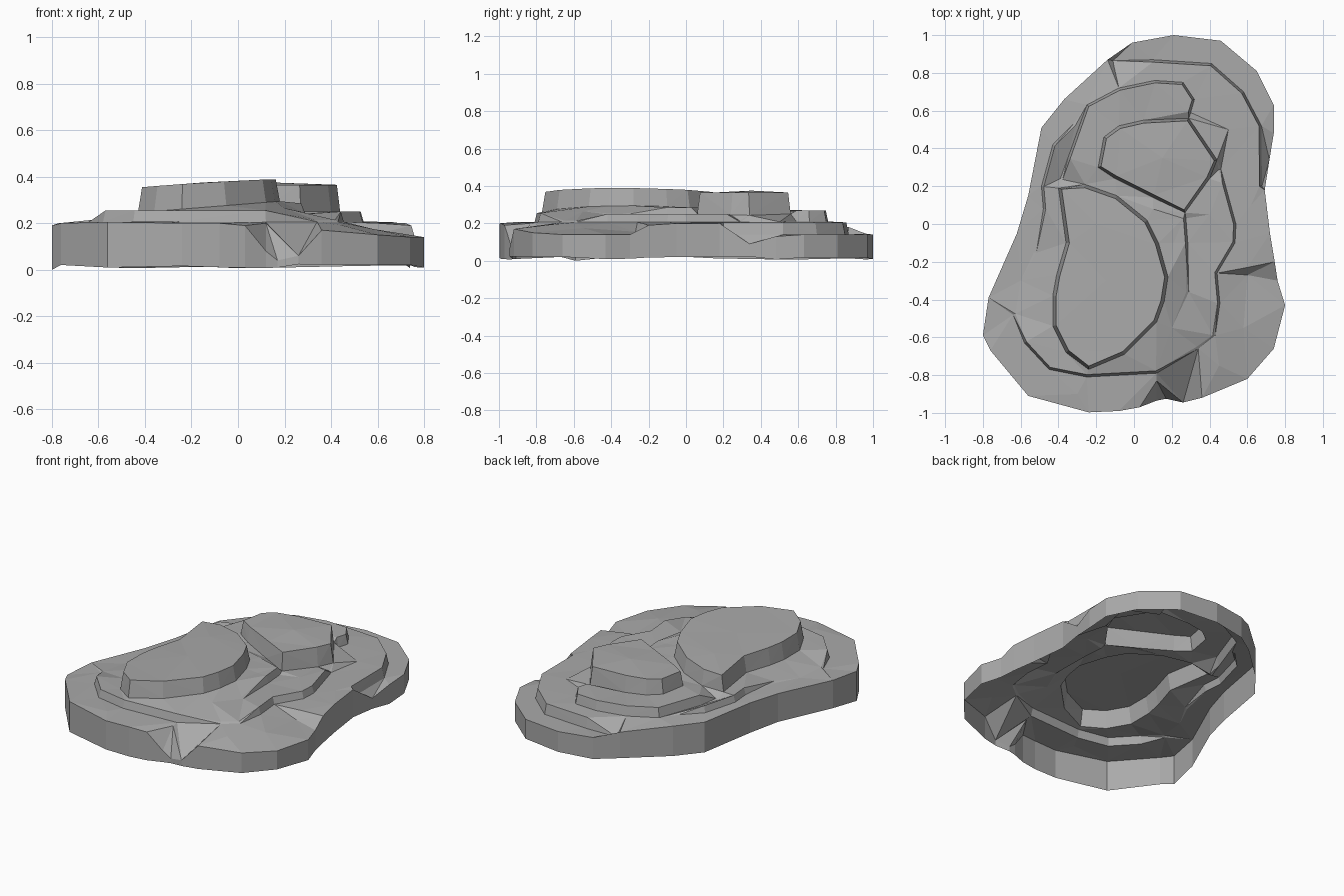
import bpy
import random
from mathutils import Vector
from mathutils.geometry import delaunay_2d_cdt

random.seed(4)
default_cube = bpy.data.objects.get("Cube")
if default_cube:
    bpy.data.objects.remove(default_cube, do_unlink=True)

points, heights, edges = [], [], []


def add_path(path, closed=False):
    """Add a chain of (x, y, z) points whose edges the terrain must keep."""
    start = len(points)
    for x, y, z in path:
        points.append(Vector((x, y)))
        heights.append(z)
    count = len(path)
    for i in range(count if closed else count - 1):
        edges.append((start + i, start + (i + 1) % count))


def add_step(path, low, high, closed=False, fade_start=True, fade_end=True, lean=0.013):
    """Add a terrace wall: a foot line and a brow line set in to its left."""
    line = [Vector(p) for p in path]
    last = len(line) - 1
    foot, brow = [], []
    for i, p in enumerate(line):
        before = line[i - 1] if closed or i > 0 else p
        after = line[(i + 1) % len(line)] if closed or i < last else p
        along = (after - before).normalized()
        top = p + Vector((-along.y, along.x)) * lean
        z_low, z_high = low(p.x, p.y), high(p.x, p.y)
        if not closed and ((i == 0 and fade_start) or (i == last and fade_end)):
            z_high = z_low + 0.008
        foot.append((p.x, p.y, z_low))
        brow.append((top.x, top.y, z_high))
    add_path(foot, closed)
    add_path(brow, closed)


def level(z, slope_x=0.0, slope_y=0.0):
    return lambda x, y: z + slope_x * x + slope_y * y


# Outer rim, counterclockwise from the back, with the notch at the front
rim = [
    (.21, 1, .14), (-.01, .96, .145), (-.14, .87, .18), (-.37, .66, .2),
    (-.49, .51, .2), (-.56, .15, .205), (-.62, -.05, .205), (-.77, -.39, .2),
    (-.8, -.59, .19), (-.76, -.67, .2), (-.56, -.91, .205), (-.24, -.997, .2),
    (-.08, -.99, .2), (.03, -.97, .19), (.12, -.935, .08), (.17, -.925, .04),
    (.26, -.945, .06), (.36, -.92, .17), (.6, -.82, .15), (.74, -.66, .14),
    (.8, -.43, .14), (.76, -.3, .14), (.745, -.2, .19), (.72, -.05, .2),
    (.692, .18, .2), (.717, .34, .09), (.74, .48, .13), (.74, .63, .14),
    (.65, .81, .14), (.46, .97, .14),
]
add_path(rim, closed=True)

# Low ledge round the back
add_step([(.677, .2), (.675, .52), (.58, .7), (.41, .85), (.1, .87), (-.11, .865)],
         level(.14), level(.205), fade_start=False)
# Front terrace
add_step([(-.64, -.48), (-.58, -.63), (-.45, -.77), (-.25, -.81), (.12, -.79), (.34, -.66)],
         level(.206), level(.255))
# East terrace
add_step([(.43, -.59), (.455, -.42), (.44, -.26), (.535, -.1), (.54, 0), (.48, .22), (.46, .29)],
         level(.206), level(.25))
# West terrace
add_step([(-.32, .53), (-.43, .42), (-.49, .2), (-.48, .08), (-.53, -.15)],
         level(.21), level(.25))
# Shoulder behind the small slab
add_step([(.3, .59), (.32, .66), (.26, .75), (.11, .76), (-.08, .72), (-.25, .63),
          (-.35, .35), (-.39, .24)],
         level(.21), level(.27), fade_start=False)
# Ridge between the two slabs
add_step([(.29, -.36), (.285, -.1), (.275, .03)], level(.24), level(.285), fade_end=False)
# Small slab
add_step([(-.19, .3), (-.1, .24), (.1, .14), (.27, .06), (.4, .24), (.44, .34), (.29, .56),
          (.05, .55), (-.08, .52), (-.16, .46)],
         level(.265, -.05), level(.365), closed=True, lean=.016)
# Large slab
add_step([(-.4, .19), (-.36, -.1), (-.41, -.27), (-.43, -.38), (-.43, -.54), (-.36, -.68),
          (-.24, -.77), (-.05, -.69), (.12, -.52), (.16, -.41), (.18, -.28), (.13, -.1),
          (.07, .02), (-.09, .15), (-.26, .21)],
         level(.28, .08), level(.375, .06, -.01), closed=True, lean=.018)

# Loose high and low spots that break up the flat areas
for spot in [(-.15, -.3, .375), (-.2, 0, .37), (.15, .35, .375), (.58, -.55, .175),
             (.45, -.75, .19), (.6, -.27, .155), (.6, -.23, .2), (.1, .08, .285),
             (.21, -.1, .285), (.5, .5, .208), (-.6, -.3, .205), (.12, -.83, .2),
             (-.3, -.9, .208), (.62, .1, .205), (.4, .05, .25), (.2, -.55, .265)]:
    add_path([spot])

# Triangulate the terraces into one sheet
flat, _, faces, origins, _, _ = delaunay_2d_cdt(points, edges, [], 1, 1e-5)
verts, index_of = [], {}
for i, p in enumerate(flat):
    if origins[i]:
        source = origins[i][0]
        for o in origins[i]:
            index_of[o] = i
    else:
        source = min(range(len(points)), key=lambda k: (points[k] - p).length)
    verts.append((p.x, p.y, heights[source]))


def upward(face):
    a, b, c = (flat[i] for i in face[:3])
    return face if (b - a).cross(c - a) > 0 else face[::-1]


polygons = [upward(list(f)) for f in faces]

# Outer wall dropping from the rim, open underneath
base = len(verts)
for i, (x, y, z) in enumerate(rim):
    floor = 0.0 if i == 8 else random.uniform(.005, .025)
    verts.append((x, y, min(floor, z)))
for i in range(len(rim)):
    j = (i + 1) % len(rim)
    polygons.append([base + i, base + j, index_of[j], index_of[i]])

mesh = bpy.data.meshes.new("stepped_rock")
mesh.from_pydata(verts, [], polygons)
mesh.update()

stone = bpy.data.materials.new("grey_stone")
stone.use_nodes = True
grey = (.4, .4, .4, 1)
stone.diffuse_color = grey
stone.node_tree.nodes["Principled BSDF"].inputs["Base Color"].default_value = grey
mesh.materials.append(stone)

rock = bpy.data.objects.new("stepped_rock", mesh)
bpy.context.collection.objects.link(rock)
